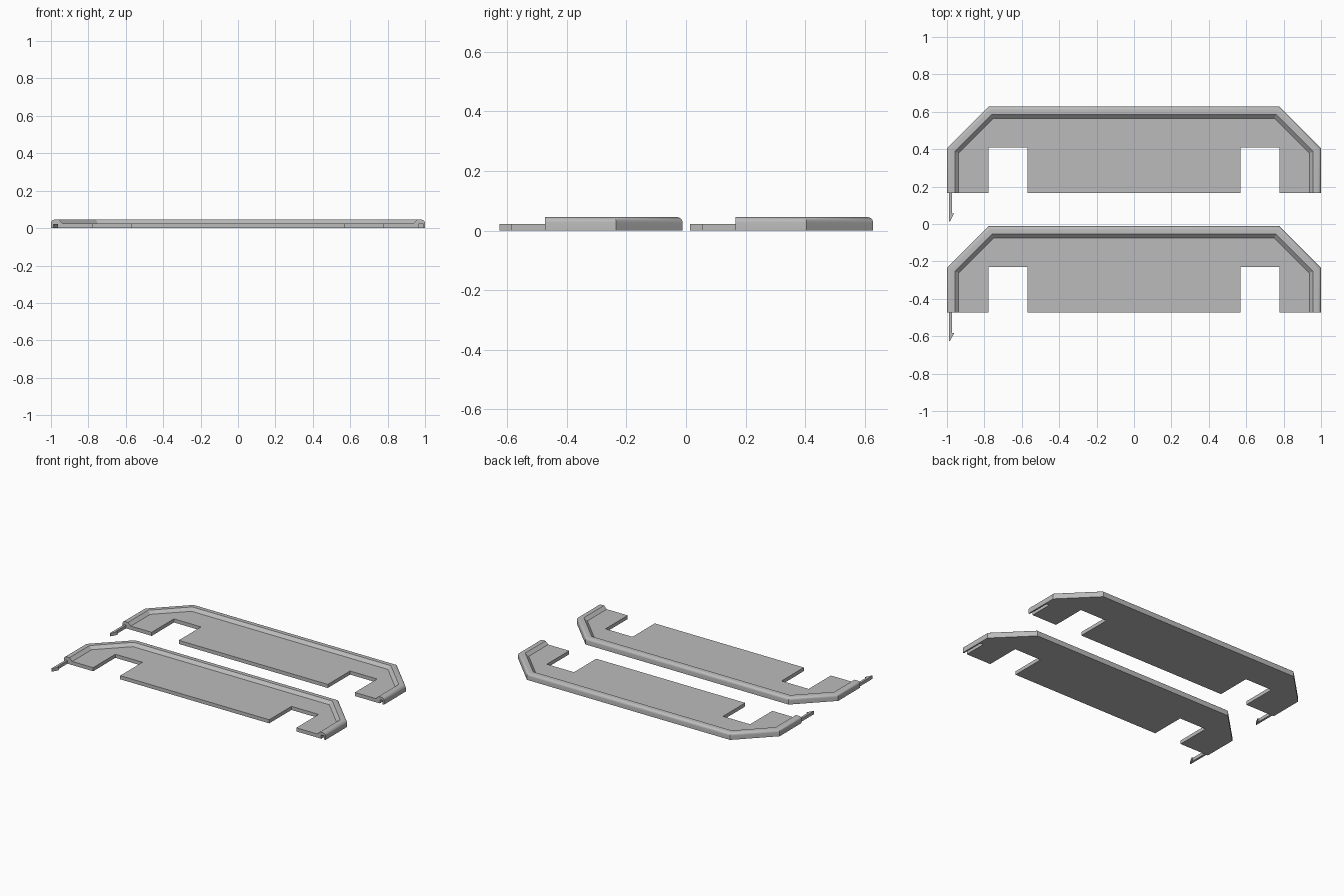
import bpy, bmesh, math

if "Cube" in bpy.data.objects:
    bpy.data.objects.remove(bpy.data.objects["Cube"])

FRONT, SHIFT = 0.167, 0.64
MITER = math.tan(math.radians(22.5))

grey = bpy.data.materials.new("plain_grey")
grey.use_nodes = True
grey.diffuse_color = (0.5, 0.5, 0.5, 1)
grey.node_tree.nodes["Principled BSDF"].inputs["Base Color"].default_value = (0.5, 0.5, 0.5, 1)


def finish(bm, name):
    bmesh.ops.recalc_face_normals(bm, faces=bm.faces)
    mesh = bpy.data.meshes.new(name)
    bm.to_mesh(mesh)
    bm.free()
    mesh.materials.append(grey)
    obj = bpy.data.objects.new(name, mesh)
    bpy.context.collection.objects.link(obj)
    return obj


def prism(name, outline, z0, z1):
    bm = bmesh.new()
    low = [bm.verts.new((x, y, z0)) for x, y in outline]
    high = [bm.verts.new((x, y, z1)) for x, y in outline]
    bm.faces.new(low)
    bm.faces.new(high)
    for i in range(len(low)):
        j = (i + 1) % len(low)
        bm.faces.new((low[i], low[j], high[j], high[i]))
    return finish(bm, name)


def rim_path(d):
    # chamfered edge path moved inward by d
    half = [(1 - d, FRONT), (1 - d, 0.405 - d * MITER), (0.777 - d * MITER, 0.628 - d)]
    return [(-x, y) for x, y in half] + half[::-1]


def tray(name):
    bm = bmesh.new()
    # rim cross-section: rounded outer shoulder, flat crest, sloped inner side
    r = 0.018
    profile = [(0, 0)]
    for i in range(7):
        a = math.radians(15 * i)
        profile.append((r - r * math.cos(a), 0.045 - r + r * math.sin(a)))
    profile += [(0.042, 0.045), (0.063, 0.025)]
    rings = [[bm.verts.new((x, y, z)) for x, y in rim_path(d)] for d, z in profile]
    for a, b in zip(rings, rings[1:]):
        for i in range(len(a) - 1):
            bm.faces.new((a[i], a[i + 1], b[i + 1], b[i]))
    # front edge of the plate with its two notches
    half = [(0.777, FRONT), (0.777, 0.41), (0.57, 0.41), (0.57, FRONT)]
    edge = half + [(-x, y) for x, y in half[::-1]]
    low = [bm.verts.new((x, y, 0)) for x, y in edge]
    high = [bm.verts.new((x, y, 0.025)) for x, y in edge]
    for i in range(len(edge) - 1):
        bm.faces.new((low[i], low[i + 1], high[i + 1], high[i]))
    bm.faces.new(rings[0] + low)
    bm.faces.new(rings[-1] + high)
    # end caps of the rim
    bm.faces.new([ring[0] for ring in rings] + [high[-1], low[-1]])
    bm.faces.new([ring[-1] for ring in rings] + [high[0], low[0]])
    return finish(bm, name)


def hook_outline(x0, x1, barb, y0, y1):
    # straight stem with a one-sided barb at the tip
    return [(x0, y0), (x1, y0), (x1, y1 + 0.042), (barb, y1 + 0.042), (x0 + 0.004, y1), (x0, y1)]


for side, dy in (("back", 0), ("front", -SHIFT)):
    plate = tray(side + "_tray")
    hook = prism(side + "_hook", hook_outline(-0.988, -0.973, -0.962, FRONT, 0.014), 0, 0.022)
    # socket for the hook, open at the front and underneath
    slot = [(0.968, FRONT - 0.05), (0.99, FRONT - 0.05), (0.99, FRONT + 0.16), (0.968, FRONT + 0.16)]
    cutter = prism(side + "_socket_cutter", slot, -0.02, 0.026)
    cutter.hide_render = True
    cutter.hide_viewport = True
    cutter.display_type = 'WIRE'
    cut = plate.modifiers.new("socket", 'BOOLEAN')
    cut.operation = 'DIFFERENCE'
    cut.solver = 'EXACT'
    cut.object = cutter
    for obj in (plate, hook, cutter):
        obj.location.y = dy
    bpy.ops.object.select_all(action='DESELECT')
    plate.select_set(True)
    bpy.context.view_layer.objects.active = plate
    bpy.ops.object.shade_smooth_by_angle(angle=math.radians(30))
